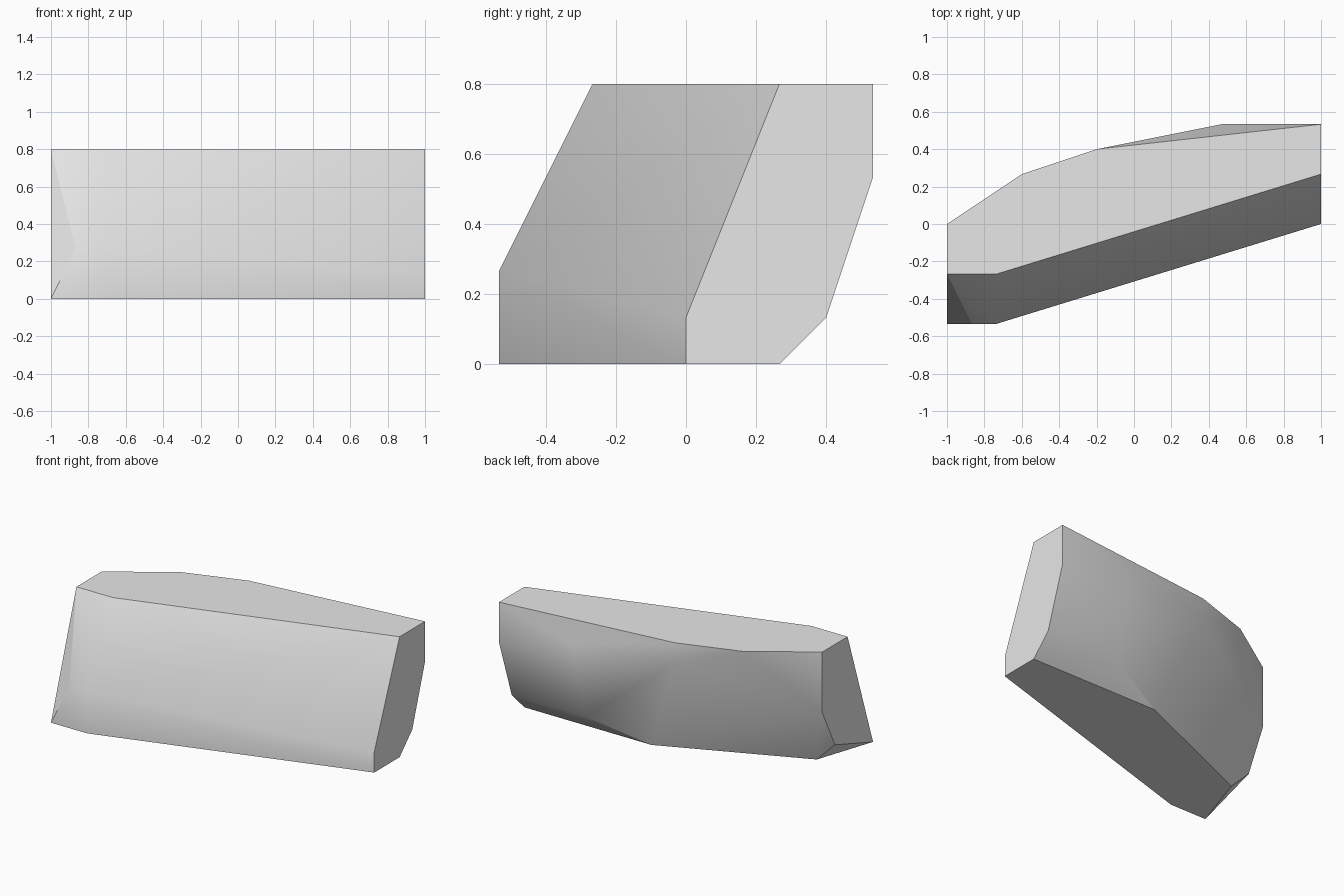
import bpy
import bmesh
import math

cube = bpy.data.objects.get("Cube")
if cube:
    bpy.data.objects.remove(cube, do_unlink=True)

UNIT = 2 / 15  # modelling grid step


def make_material(name, colour):
    mat = bpy.data.materials.new(name)
    mat.use_nodes = True
    mat.diffuse_color = colour
    shader = next(n for n in mat.node_tree.nodes if n.type == 'BSDF_PRINCIPLED')
    shader.inputs["Base Color"].default_value = colour
    return mat


def end_profile(x, outline):
    """Place a (y, z) outline at one end of the block."""
    return [(x, y, z) for y, z in outline]


# End profiles of the slanted stone block
left_end = end_profile(0, [(0, 0), (2, 6), (4, 6), (4, 3), (3, 1)])
right_end = end_profile(15, [(4, 0), (6, 0), (7, 1), (8, 4), (8, 6), (6, 6), (4, 1)])

# Corners between the two ends
front_corners = [(2, 0, 0), (2, 0, 2), (1, 0, 2), (2, 2, 6)]
base_corners = [(8, 6, 0), (1, 3, 0)]
back_corners = [(3, 6, 6), (6, 7, 6), (6, 7, 5), (11, 8, 5), (11, 7, 1)]

# Wrap the corners in a convex body and merge its flat faces
bm = bmesh.new()
for x, y, z in left_end + right_end + front_corners + base_corners + back_corners:
    bm.verts.new(((x - 7.5) * UNIT, (y - 4) * UNIT, z * UNIT))
bmesh.ops.convex_hull(bm, input=bm.verts[:])
bmesh.ops.dissolve_limit(bm, angle_limit=math.radians(0.5),
                         verts=bm.verts[:], edges=bm.edges[:])
bmesh.ops.recalc_face_normals(bm, faces=bm.faces[:])

mesh = bpy.data.meshes.new("rock_block")
bm.to_mesh(mesh)
bm.free()

block = bpy.data.objects.new("rock_block", mesh)
bpy.context.collection.objects.link(block)
mesh.materials.append(make_material("light_grey", (0.8, 0.8, 0.8, 1)))

# Soft facets with crisp outer edges
bpy.ops.object.select_all(action='DESELECT')
block.select_set(True)
bpy.context.view_layer.objects.active = block
bpy.ops.object.shade_smooth_by_angle(angle=math.radians(30))
